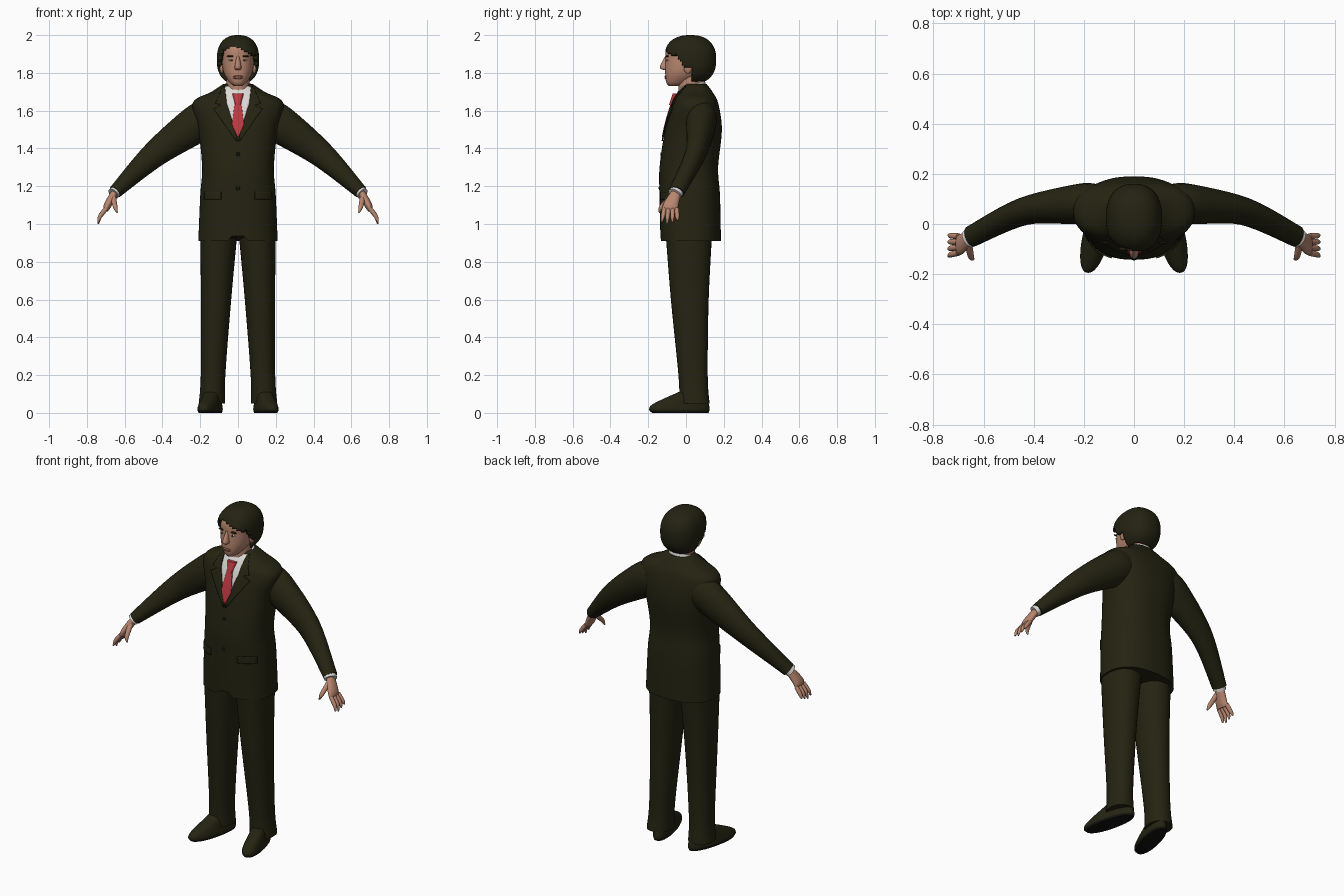
import bpy
import bmesh
import math
from mathutils import Vector

if "Cube" in bpy.data.objects:
    bpy.data.objects.remove(bpy.data.objects["Cube"])


def material(name, red, green, blue):
    colour = (red, green, blue, 1)
    mat = bpy.data.materials.new(name)
    mat.use_nodes = True
    mat.diffuse_color = colour
    mat.node_tree.nodes["Principled BSDF"].inputs["Base Color"].default_value = colour
    return mat


SUIT = material("dark olive suit", .018, .017, .006)
HAIR = material("dark hair", .017, .016, .006)
SOLE = material("black sole", .006, .006, .004)
SKIN = material("skin", .48, .24, .16)
LIPS = material("lips", .33, .13, .1)
SHIRT = material("white shirt", .72, .7, .67)
TIE = material("red tie", .52, .04, .055)
parts = []


def add_object(name, bm, mat):
    mesh = bpy.data.meshes.new(name)
    bm.to_mesh(mesh)
    bm.free()
    mesh.materials.append(mat)
    ob = bpy.data.objects.new(name, mesh)
    bpy.context.collection.objects.link(ob)
    parts.append(ob)
    return ob


def smooth_rows(rows, steps=6):
    """Catmull-Rom refinement of a list of equal-length tuples."""
    refined = []
    for i in range(len(rows) - 1):
        window = [rows[max(i - 1, 0)], rows[i], rows[i + 1], rows[min(i + 2, len(rows) - 1)]]
        for k in range(steps):
            t = k / steps
            refined.append(tuple(
                b + t / 2 * (c - a + t * (2 * a - 5 * b + 4 * c - d + t * (3 * (b - c) + d - a)))
                for a, b, c, d in zip(*window)))
    return refined + [rows[-1]]


def bridge(rings):
    """Skin a list of point rings and cap both ends."""
    bm = bmesh.new()
    loops = [[bm.verts.new(point) for point in ring] for ring in rings]
    count = len(loops[0])
    for lower, upper in zip(loops, loops[1:]):
        for i in range(count):
            j = (i + 1) % count
            bm.faces.new((lower[i], lower[j], upper[j], upper[i]))
    bm.faces.new(loops[0])
    bm.faces.new(loops[-1])
    bmesh.ops.recalc_face_normals(bm, faces=bm.faces)
    return bm


def section(count, power):
    """Unit superellipse."""
    for i in range(count):
        c, s = math.cos(math.tau * i / count), math.sin(math.tau * i / count)
        yield math.copysign(abs(c) ** (2 / power), c), math.copysign(abs(s) ** (2 / power), s)


def loft(rows, count=32, power=2.2, centre=lambda y, z: 0, tilt=0):
    """Upright form; rows are (z, half width, front y, back y)."""
    rings = []
    for z, width, front, back in smooth_rows(rows):
        middle, depth = (front + back) / 2, (back - front) / 2
        rings.append([(centre(middle + depth * v, z) + width * u, middle + depth * v, z + tilt * depth * v)
                      for u, v in section(count, power)])
    return bridge(rings)


def tube(path, count=20):
    """Limb; path points are (x, y, z, radius in the bend plane, radius along y)."""
    points = smooth_rows(path)
    rings = []
    for i, (x, y, z, thick, wide) in enumerate(points):
        before, after = points[max(i - 1, 0)], points[min(i + 1, len(points) - 1)]
        along = (Vector(after[:3]) - Vector(before[:3])).normalized()
        across = Vector((0, 1, 0))
        across = (across - along * across.dot(along)).normalized()
        normal = along.cross(across)
        rings.append([Vector((x, y, z)) + normal * thick * u + across * wide * v for u, v in section(count, 2)])
    return bridge(rings)


def ovoid(centre, radii, power=2, count=16):
    """Rounded superellipsoid."""
    bm = bmesh.new()
    bmesh.ops.create_uvsphere(bm, u_segments=2 * count, v_segments=count, radius=1)
    for v in bm.verts:
        norm = sum(abs(c) ** power for c in v.co) ** (1 / power)
        v.co = [m + r * c / norm for m, r, c in zip(centre, radii, v.co)]
    return bm


def front_of(rows, power):
    """Return a function giving the front y of a loft at x, z."""
    fine = smooth_rows(rows)

    def front_y(x, z):
        low, high = next((a, b) for a, b in zip(fine, fine[1:]) if a[0] <= z <= b[0])
        t = (z - low[0]) / (high[0] - low[0])
        width, front, back = (a + (b - a) * t for a, b in zip(low[1:], high[1:]))
        curve = max(0, 1 - abs(x / width) ** power) ** (1 / power)
        return (front + back) / 2 - (back - front) / 2 * curve
    return front_y


def plate(name, rows, surface, lift, mat, side=1, cols=10, steps=6):
    """Thin plate lying on a surface; rows are (z, x start, x end), top first."""
    fine = [[p + (q - p) * k / steps for p, q in zip(a, b)]
            for a, b in zip(rows, rows[1:]) for k in range(steps)] + [rows[-1]]
    bm = bmesh.new()
    grid = []
    for z, start, end in fine:
        xs = [side * (start + (end - start) * c / cols) for c in range(cols + 1)]
        grid.append([bm.verts.new((x, surface(x, z) - lift, z)) for x in xs])
    for upper, lower in zip(grid, grid[1:]):
        for c in range(cols):
            bm.faces.new((upper[c], lower[c], lower[c + 1], upper[c + 1]))
    if side < 0:
        bmesh.ops.reverse_faces(bm, faces=bm.faces)
    ob = add_object(name, bm, mat)
    ob.modifiers.new("thickness", "SOLIDIFY").thickness = .006


def symmetric(rows):
    return [(z, -half, half) for z, half in rows]


# Jacket body with a small opening at the front of the hem
TORSO = [(.91, .21, -.135, .185), (1.15, .2, -.14, .18), (1.3, .19, -.14, .17), (1.5, .21, -.11, .19),
         (1.64, .24, -.07, .17), (1.7, .14, -.04, .14), (1.74, .08, -.01, .11)]
body = loft(TORSO, 64, 2.4)
for v in body.verts:
    if v.co.z < .93 and v.co.y < 0:
        v.co.z += .08 * max(0, 1 - abs(v.co.x) / .05)
add_object("jacket_body", body, SUIT)
chest = front_of(TORSO, 2.4)

# Shirt front, tie and buttons
plate("shirt_front", symmetric([(1.73, .07), (1.7, .08), (1.46, .002)]), chest, .004, SHIRT)
plate("tie", symmetric([(1.66, .015), (1.53, .032), (1.46, .003)]), chest, .01, TIE)
add_object("tie_knot", loft([(1.63, .016, -.09, -.05), (1.69, .03, -.07, -.03)]), TIE)
for label, z in (("upper", 1.37), ("lower", 1.19)):
    add_object(label + "_button", ovoid((0, chest(0, z), z), (.01, .004, .01)), SOLE)

for side, label in ((1, "left_"), (-1, "right_")):
    def limb(name, path, mat):
        add_object(label + name, tube([(side * x, *rest) for x, *rest in path]), mat)

    # Lapel and pocket flap
    plate(label + "lapel", [(1.73, .07, .08), (1.64, .06, .12), (1.63, .06, .09), (1.61, .05, .13),
                            (1.44, 0, .01)], chest, .008, SUIT, side)
    plate(label + "pocket_flap", [(1.17, .09, .18), (1.13, .09, .18)], chest, .007, SUIT, side)

    # Sleeve, cuff and hand
    limb("sleeve", [(.14, .09, 1.58, .09, .07), (.22, .08, 1.53, .1, .08), (.44, .05, 1.37, .07, .055),
                    (.65, -.05, 1.17, .036, .043)], SUIT)
    limb("shirt_cuff", [(.62, -.03, 1.2, .03, .038), (.66, -.06, 1.16, .032, .038)], SHIRT)
    limb("palm", [(.65, -.05, 1.17, .02, .026), (.69, -.08, 1.1, .02, .04), (.7, -.085, 1.07, .012, .04)], SKIN)
    limb("thumb", [(.66, -.08, 1.14, .015, .015), (.65, -.13, 1.09, .012, .012), (.64, -.14, 1.06, .004, .004)], SKIN)
    for i, finger in enumerate(("index", "middle", "ring", "little")):
        root = -.115 + .022 * i
        tip = 1.3 * root + .02
        drop = .01 * abs(i - 1)
        limb(finger + "_finger", [(.7, root, 1.08, .012, .012), (.73, (root + tip) / 2, 1.04, .011, .011),
                                  (.74, tip, 1 + drop, .004, .004)], SKIN)

    # Trouser leg leaning inwards and shoe turned outwards
    add_object(label + "trouser_leg", loft(
        [(.05, .07, -.035, .125), (.2, .065, -.04, .115), (.6, .08, -.08, .12), (.98, .1, -.11, .14)],
        centre=lambda y, z: side * (.14 - .04 * z)), SUIT)
    shoe = add_object(label + "shoe", loft(
        [(0, .05, -.18, .12), (.02, .055, -.195, .125), (.05, .05, -.17, .12), (.11, .04, -.04, .1)],
        centre=lambda y, z: side * (.14 - .22 * y)), SUIT)
    shoe.data.materials.append(SOLE)
    for face in shoe.data.polygons:
        face.material_index = int(face.center.z < .01)

    # Eye, brow and ear
    add_object(label + "eye", ovoid((side * .035, -.098, 1.867), (.015, .006, .005)), SHIRT)
    add_object(label + "iris", ovoid((side * .035, -.102, 1.867), (.006, .004, .005)), HAIR)
    add_object(label + "eyebrow", ovoid((side * .037, -.099, 1.888), (.023, .007, .005)), HAIR)
    add_object(label + "ear", ovoid((side * .086, .01, 1.83), (.012, .022, .034)), SKIN)

# Neck and shirt collar
add_object("neck", loft([(1.69, .06, -.04, .09), (1.8, .06, -.04, .1)]), SKIN)
add_object("shirt_collar", loft([(1.69, .085, -.045, .11), (1.735, .07, -.04, .1)], tilt=.35), SHIRT)

# Head, nose and mouth
add_object("head", loft([(1.73, .02, -.09, -.03), (1.75, .045, -.105, .02), (1.8, .075, -.11, .09),
                         (1.87, .085, -.108, .13), (1.94, .08, -.1, .13), (1.98, .03, -.03, .07)], 48), SKIN)
add_object("nose", loft([(1.89, .007, -.11, -.08), (1.83, .018, -.139, -.08), (1.815, .012, -.115, -.08)]), SKIN)
for label, z in (("upper", 1.781), ("lower", 1.773)):
    add_object(label + "_lip", ovoid((0, -.107, z), (.026, .007, .006)), LIPS)


# Hair: a rounded cap trimmed along a side-parted hairline
def hairline(x, y):
    if y < -.06:
        return 1.947 - .45 * abs(x + .03)
    if y < -.01:
        return 1.905 - 1.5 * (y + .06)
    return 1.825 if y < .03 else 1.755


cap = ovoid((0, .022, 1.87), (.112, .138, .13), 2.4, 40)
centres = {face: face.calc_center_median() for face in cap.faces}
bare = [face for face, c in centres.items() if c.z < hairline(c.x, c.y)]
bmesh.ops.delete(cap, geom=bare, context="FACES")
hair = add_object("hair", cap, HAIR)
hair.modifiers.new("thickness", "SOLIDIFY").thickness = .025

# Smooth shading with crisp folds
bpy.ops.object.select_all(action="DESELECT")
for ob in parts:
    ob.select_set(True)
bpy.context.view_layer.objects.active = parts[0]
bpy.ops.object.shade_smooth_by_angle(angle=math.radians(50))
